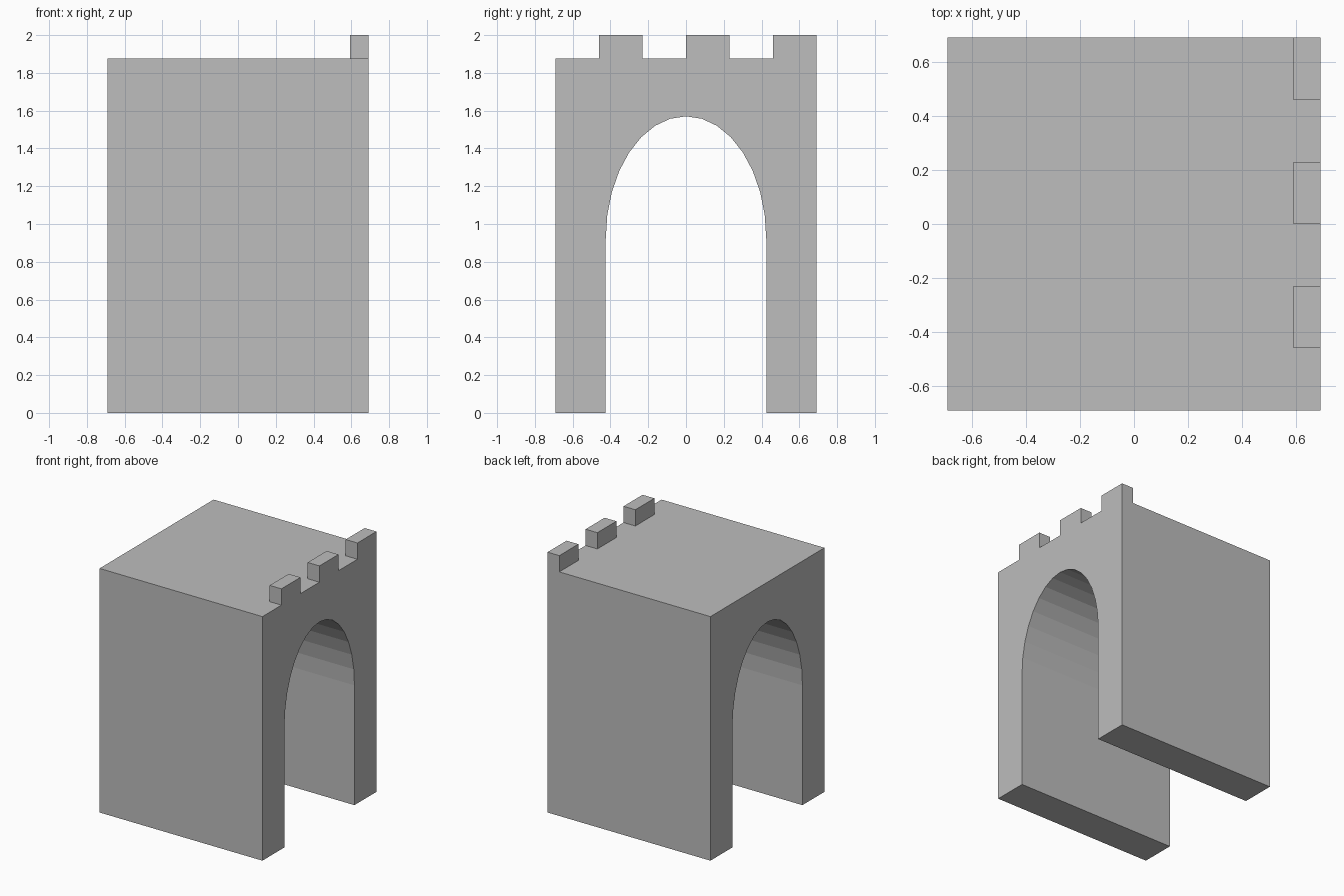
import bpy, bmesh, math

cube = bpy.data.objects.get("Cube")
if cube:
    bpy.data.objects.remove(cube, do_unlink=True)

HALF = 0.692        # half the block's width and depth
ROOF = 1.875        # roof height
TOP = 2.0           # battlement height
ARCH_HALF, SPRING, RISE = 0.425, 0.92, 0.65
SEGMENTS = 16

stone = bpy.data.materials.new("grey stone")
stone.use_nodes = True
grey = (0.51, 0.51, 0.51, 1)
stone.diffuse_color = grey
stone.node_tree.nodes["Principled BSDF"].inputs["Base Color"].default_value = grey


def extrude_x(name, profile, x0, x1):
    """Extrude a (y, z) outline from x0 to x1 as a flat-shaded solid."""
    bm = bmesh.new()
    face = bm.faces.new([bm.verts.new((x0, y, z)) for y, z in profile])
    result = bmesh.ops.extrude_face_region(bm, geom=[face])
    moved = [v for v in result["geom"] if isinstance(v, bmesh.types.BMVert)]
    bmesh.ops.translate(bm, verts=moved, vec=(x1 - x0, 0, 0))
    bmesh.ops.recalc_face_normals(bm, faces=bm.faces)
    mesh = bpy.data.meshes.new(name)
    bm.to_mesh(mesh)
    bm.free()
    mesh.materials.append(stone)
    obj = bpy.data.objects.new(name, mesh)
    bpy.context.collection.objects.link(obj)
    return obj


# Block with an arched passage running through it
arch = []
for i in range(SEGMENTS + 1):
    a = math.pi * i / SEGMENTS
    arch.append((ARCH_HALF * math.cos(a), SPRING + RISE * math.sin(a)))
outline = [(-HALF, 0), (-HALF, ROOF), (HALF, ROOF), (HALF, 0), (ARCH_HALF, 0)]
extrude_x("gate_block", outline + arch + [(-ARCH_HALF, 0)], -HALF, HALF)

# Battlements along one roof edge, spaced by their own width
width = HALF / 3
for i in range(3):
    y = -2 * width + 2 * width * i
    extrude_x(f"battlement_{i + 1}",
              [(y, ROOF), (y, TOP), (y + width, TOP), (y + width, ROOF)],
              HALF - 0.1, HALF)
